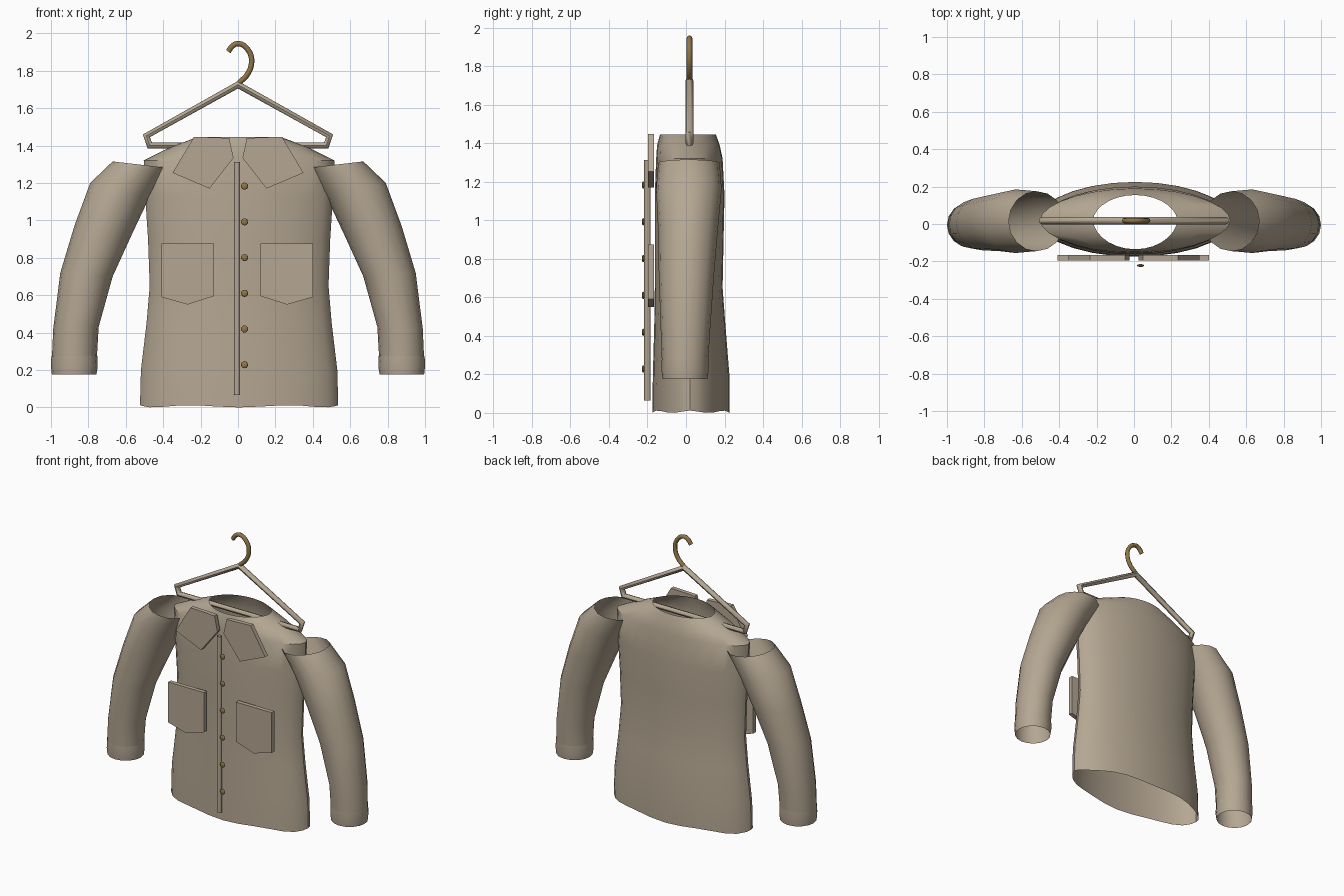
import bpy, bmesh, math

if "Cube" in bpy.data.objects:
    bpy.data.objects.remove(bpy.data.objects["Cube"])

def material(name, rgb):
    m = bpy.data.materials.new(name)
    m.diffuse_color = (*rgb, 1)
    m.use_nodes = True
    m.node_tree.nodes["Principled BSDF"].inputs["Base Color"].default_value = m.diffuse_color
    return m

CLOTH = material("tan_cloth", (0.46, 0.385, 0.29))
BRASS = material("dark_brass", (0.28, 0.18, 0.065))

def finish(obj, mat, angle=35):
    obj.data.materials.append(mat)
    bpy.ops.object.select_all(action='DESELECT')
    obj.select_set(True)
    bpy.context.view_layer.objects.active = obj
    bpy.ops.object.shade_smooth_by_angle(angle=math.radians(angle))
    return obj

def mesh_object(name, bm, mat, angle=35):
    me = bpy.data.meshes.new(name)
    bm.to_mesh(me)
    bm.free()
    obj = bpy.data.objects.new(name, me)
    bpy.context.collection.objects.link(obj)
    return finish(obj, mat, angle)

def loft(name, rings, mat):
    """Open tube of cloth through rings of points."""
    bm = bmesh.new()
    rows = [[bm.verts.new(p) for p in r] for r in rings]
    n = len(rows[0])
    for a, b in zip(rows, rows[1:]):
        for i in range(n):
            j = (i + 1) % n
            bm.faces.new((a[i], a[j], b[j], b[i]))
    bmesh.ops.recalc_face_normals(bm, faces=bm.faces)
    return mesh_object(name, bm, mat)

def plate(name, outline, y0, y1, mat):
    """Flat panel from an x-z outline."""
    bm = bmesh.new()
    f = bm.faces.new([bm.verts.new((x, y0, z)) for x, z in outline])
    ext = bmesh.ops.extrude_face_region(bm, geom=[f])
    for v in ext["geom"]:
        if isinstance(v, bmesh.types.BMVert):
            v.co.y = y1
    bmesh.ops.recalc_face_normals(bm, faces=bm.faces)
    return mesh_object(name, bm, mat)

def tube(name, pts, radius, mat, closed=False, smooth=False, caps=True, res=2):
    """Round bar swept along a path."""
    cu = bpy.data.curves.new(name, 'CURVE')
    cu.dimensions = '3D'
    cu.bevel_depth, cu.bevel_resolution = radius, res
    cu.use_fill_caps = caps
    sp = cu.splines.new('BEZIER' if smooth else 'POLY')
    if smooth:
        sp.bezier_points.add(len(pts) - 1)
        for b, p in zip(sp.bezier_points, pts):
            b.co = p
            b.handle_left_type = b.handle_right_type = 'AUTO'
        sp.resolution_u = 4
    else:
        sp.points.add(len(pts) - 1)
        for b, p in zip(sp.points, pts):
            b.co = (*p, 1)
    sp.use_cyclic_u = closed
    obj = bpy.data.objects.new(name, cu)
    bpy.context.collection.objects.link(obj)
    bpy.ops.object.select_all(action='DESELECT')
    obj.select_set(True)
    bpy.context.view_layer.objects.active = obj
    bpy.ops.object.convert(target='MESH')
    return finish(bpy.context.object, mat, 50)

# jacket body: (z, half width, front y, back y), hem to neck
N = 28
body = [(0, .53, -.175, .225), (.2, .525, -.172, .225), (.45, .495, -.165, .205),
        (.65, .478, -.162, .19), (.9, .487, -.162, .195), (1.13, .502, -.162, .2),
        (1.32, .51, -.155, .19), (1.39, .37, -.15, .175), (1.445, .225, -.135, .155)]
rings = []
for k, (z, a, yf, yb) in enumerate(body):
    ring = []
    for i in range(N):
        t = 2 * math.pi * i / N
        s = math.sin(t)
        wave = .006 * (1 + math.cos(6 * t)) if k == 0 else 0
        h = abs(s) ** 1.1 * (yb - .02 if s > 0 else yf - .02)
        ring.append((a * math.cos(t) + .006, .02 + h, z + wave))
    rings.append(ring)
loft("jacket_body", rings, CLOTH)

# sleeves and cuffs: inner x,z / outer x,z / half depth / centre y
sleeve = [(.37, 1.28, .67, 1.315, .16, .015), (.475, 1.12, .79, 1.2, .17, .015),
          (.565, .93, .875, .97, .155, .01), (.67, .7, .95, .72, .143, .002),
          (.745, .43, .988, .42, .128, -.003), (.755, .26, .995, .26, .12, -.005)]
cuff = [(.752, .275, .998, .275, .121, -.005), (.75, .22, 1.0, .22, .122, -.005),
        (.757, .175, .995, .175, .117, -.005)]

def sleeve_rings(rows, sx, n=16):
    out = []
    for xi, zi, xo, zo, d, yc in rows:
        r = []
        for i in range(n):
            c, s = math.cos(2 * math.pi * i / n), math.sin(2 * math.pi * i / n)
            r.append((sx * ((xi + xo) / 2 + c * (xo - xi) / 2), yc + d * s,
                      (zi + zo) / 2 + c * (zo - zi) / 2))
        out.append(r)
    return out

flap = [(.235, 1.447), (.047, 1.44), (.024, 1.334), (.152, 1.17), (.35, 1.254)]
pocket = [(.125, .875), (.405, .875), (.405, .59), (.265, .55), (.125, .595)]
for side, sx in (("left", -1), ("right", 1)):
    loft(side + "_sleeve", sleeve_rings(sleeve, sx), CLOTH)
    loft(side + "_cuff", sleeve_rings(cuff, sx), CLOTH)
    # collar flap and chest pocket
    plate(side + "_collar_flap", [(sx * x, z) for x, z in flap], -.166, -.196, CLOTH)
    plate(side + "_pocket", [(sx * x - .004, z) for x, z in pocket], -.166, -.196, CLOTH)

# front placket, a thin open tube
tube("placket", [(-.005, -.2, .065), (-.005, -.2, 1.312)], .017, CLOTH, caps=False)

# buttons
for i in range(6):
    bm = bmesh.new()
    bmesh.ops.create_uvsphere(bm, u_segments=12, v_segments=8, radius=.019)
    for v in bm.verts:
        v.co = (v.co.x + .035, v.co.y * .4 - .222, v.co.z + .228 + i * .191)
    mesh_object("button", bm, BRASS, 60)

# hanger frame and hook
tube("hanger_frame", [(0, .018, 1.725), (.49, .018, 1.452), (.472, .018, 1.4),
                      (-.472, .018, 1.4), (-.49, .018, 1.452)], .02, CLOTH, closed=True)
hook = [(.005, 1.735), (.05, 1.78), (.073, 1.85), (.055, 1.91), (.005, 1.945),
        (-.03, 1.932), (-.052, 1.902)]
tube("hanger_hook", [(x, .018, z) for x, z in hook], .0145, BRASS, smooth=True)
